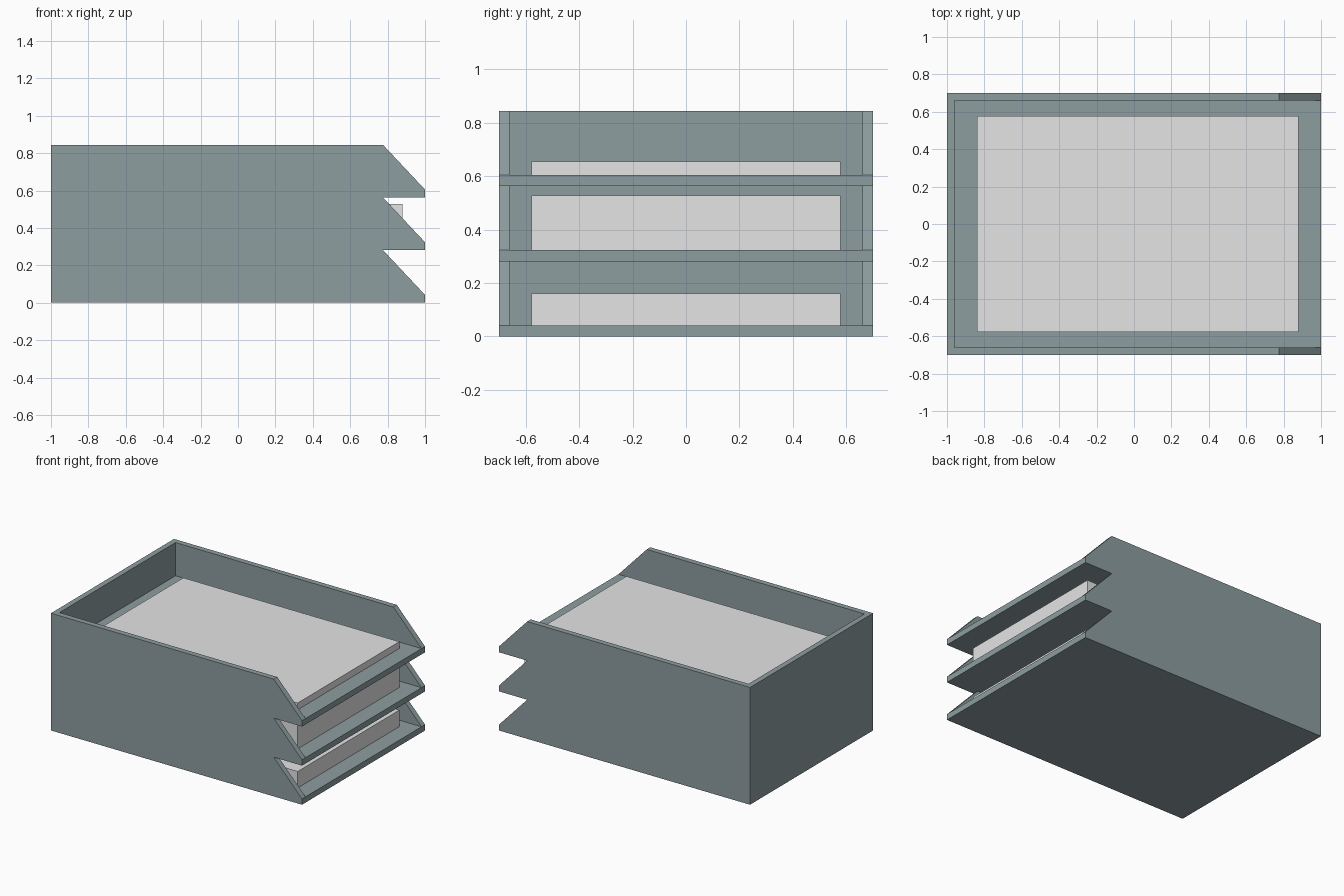
import bpy, bmesh

if "Cube" in bpy.data.objects:
    bpy.data.objects.remove(bpy.data.objects["Cube"])

PITCH, SLAB, WALL = 0.2815, 0.042, 0.04
HALF_Y, NOTCH_X, TRAYS = 0.70, 0.775, 3


def material(name, rgb):
    m = bpy.data.materials.new(name)
    m.diffuse_color = (*rgb, 1)
    m.use_nodes = True
    m.node_tree.nodes["Principled BSDF"].inputs["Base Color"].default_value = m.diffuse_color
    return m


def prism(name, profile, y0, y1, mat=None):
    """Extrude an xz profile along y."""
    bm = bmesh.new()
    face = bm.faces.new([bm.verts.new((x, y0, z)) for x, z in profile])
    new = bmesh.ops.extrude_face_region(bm, geom=[face])["geom"]
    verts = [v for v in new if isinstance(v, bmesh.types.BMVert)]
    bmesh.ops.translate(bm, verts=verts, vec=(0, y1 - y0, 0))
    bmesh.ops.recalc_face_normals(bm, faces=bm.faces)
    me = bpy.data.meshes.new(name)
    bm.to_mesh(me)
    bm.free()
    ob = bpy.data.objects.new(name, me)
    bpy.context.collection.objects.link(ob)
    if mat:
        me.materials.append(mat)
    return ob


def box(name, x0, x1, y, z0, z1, mat=None):
    return prism(name, [(x0, z0), (x1, z0), (x1, z1), (x0, z1)], -y, y, mat)


grey = material("slate grey", (0.27, 0.337, 0.352))
white = material("paper white", (0.78, 0.78, 0.78))

# Stacked tray body: side profile with a sloped notch at the front of each tray
profile = [(-1, 0)]
for i in range(TRAYS):
    z = i * PITCH
    profile += [(1, z), (1, z + SLAB), (NOTCH_X, z + PITCH)]
profile.append((-1, TRAYS * PITCH))
trays = prism("letter_trays", profile, -HALF_Y, HALF_Y, grey)

# Hollow out each tray, leaving floor, side walls and back wall
for i in range(TRAYS):
    z = i * PITCH
    top = z + PITCH + (0.1 if i == TRAYS - 1 else 0)
    cutter = box(f"tray_cutter_{i + 1}", -1 + WALL, 1.1, HALF_Y - WALL, z + SLAB, top, grey)
    cutter.hide_render = True
    cutter.hide_set(True)
    mod = trays.modifiers.new("hollow", 'BOOLEAN')
    mod.operation, mod.solver, mod.object = 'DIFFERENCE', 'EXACT', cutter

# Apply the cuts and remove the helpers
bpy.context.view_layer.objects.active = trays
for mod in list(trays.modifiers):
    cutter = mod.object
    bpy.ops.object.modifier_apply(modifier=mod.name)
    bpy.data.objects.remove(cutter)

# Paper stacks of differing heights
for i, height in enumerate((0.119, 0.205, 0.049)):
    z = i * PITCH + SLAB
    box(f"paper_stack_{i + 1}", -0.84, 0.88, 0.578, z, z + height, white)
